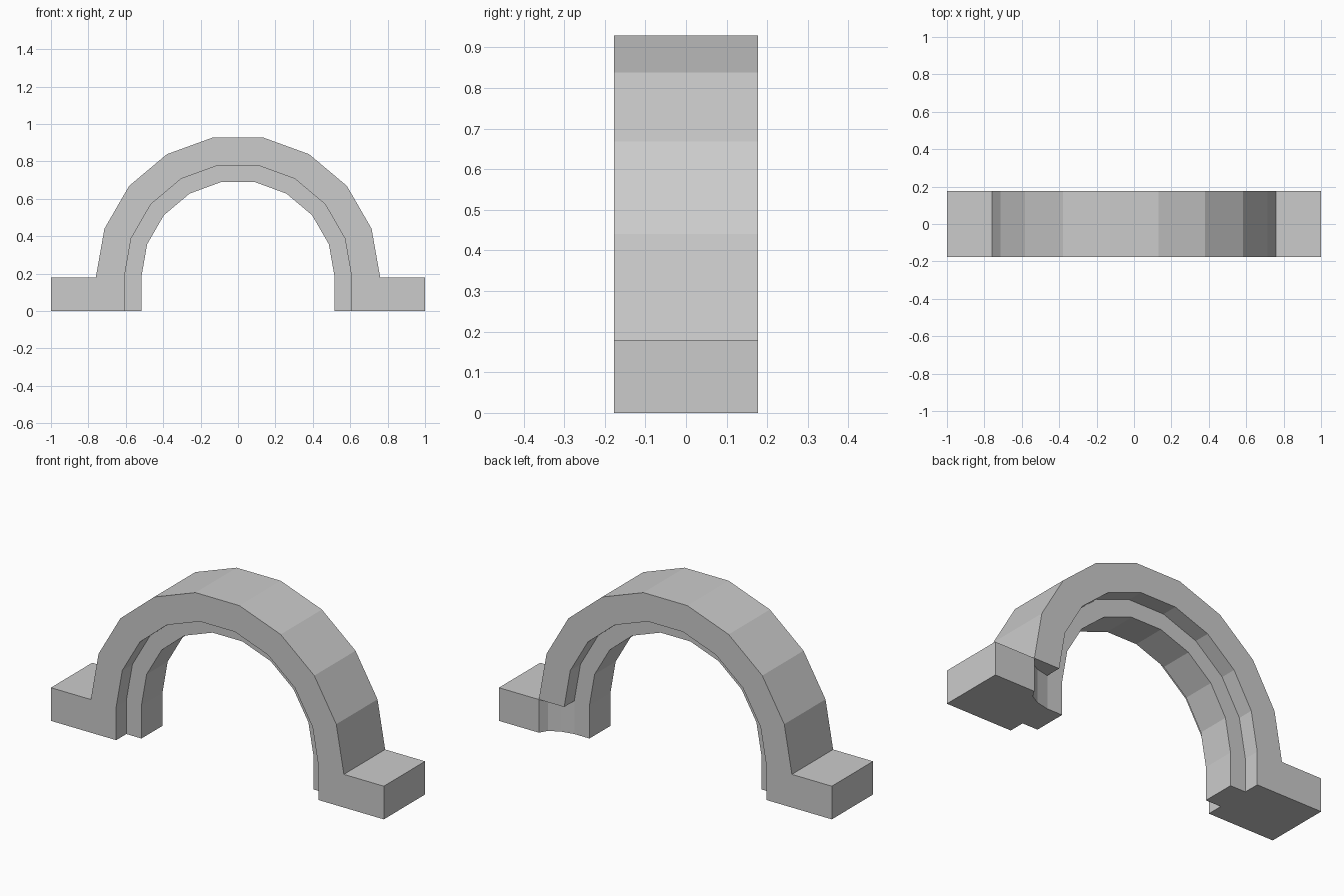
import bpy, bmesh
from math import sin, cos, radians

if "Cube" in bpy.data.objects:
    bpy.data.objects.remove(bpy.data.objects["Cube"])

HALF_Y, RIB_Y, BASE = 0.177, 0.09, 0.18


def arc(r):
    # nine-segment half circle from the right spring line to the left
    return [(r * sin(radians(a)), BASE + r * cos(radians(a))) for a in range(90, -91, -20)]


def prism(name, points, lo, hi, axis):
    # extrude a 2D outline along y (outline in xz) or z (outline in xy)
    place = (lambda u, v, t: (u, t, v)) if axis == 'Y' else (lambda u, v, t: (u, v, t))
    bm = bmesh.new()
    face = bm.faces.new([bm.verts.new(place(u, v, lo)) for u, v in points])
    new = bmesh.ops.extrude_face_region(bm, geom=[face])['geom']
    offset = (0, hi - lo, 0) if axis == 'Y' else (0, 0, hi - lo)
    bmesh.ops.translate(bm, vec=offset, verts=[g for g in new if isinstance(g, bmesh.types.BMVert)])
    bmesh.ops.recalc_face_normals(bm, faces=bm.faces)
    mesh = bpy.data.meshes.new(name)
    bm.to_mesh(mesh)
    bm.free()
    obj = bpy.data.objects.new(name, mesh)
    bpy.context.collection.objects.link(obj)
    return obj


def cut(target, cutter):
    mod = target.modifiers.new(cutter.name, 'BOOLEAN')
    mod.operation, mod.solver, mod.object = 'DIFFERENCE', 'EXACT', cutter
    bpy.context.view_layer.objects.active = target
    bpy.ops.object.modifier_apply(modifier=mod.name)
    bpy.data.objects.remove(cutter, do_unlink=True)


# arch with two flat feet
outline = ([(1, 0), (1, BASE)] + arc(0.76) + [(-1, BASE), (-1, 0), (-0.517, 0)]
           + arc(0.517)[::-1] + [(0.517, 0)])
clamp = prism("arch_clamp", outline, -HALF_Y, HALF_Y, 'Y')

# stepped recess on both sides, leaving a central inner rib
recess = [(0.608, -0.1)] + arc(0.608) + [(-0.608, -0.1)]
for side in (-1, 1):
    lo, hi = sorted((side * RIB_Y, side * 0.3))
    cut(clamp, prism("recess_cutter", recess, lo, hi, 'Y'))

# relief notch under the arch at the back of the right foot
notch = [(0.76, 0.3), (0.76, HALF_Y), (0.735, 0.135), (0.68, 0.105), (0.608, RIB_Y),
         (0.58, 0.12), (0.58, 0.3)]
cut(clamp, prism("notch_cutter", notch, -0.1, BASE, 'Z'))
